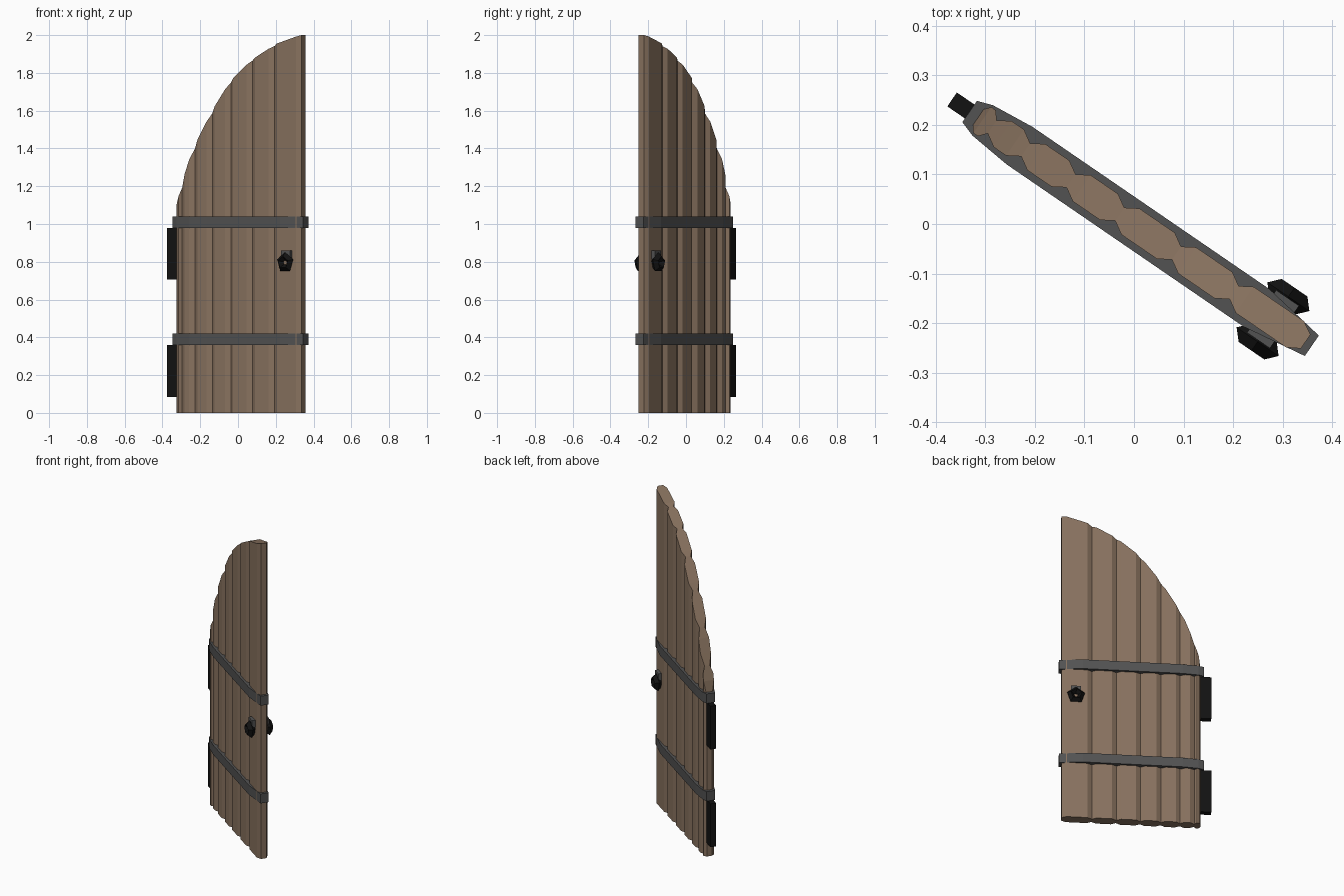
import bpy, bmesh, math
from mathutils import Matrix, Vector

if "Cube" in bpy.data.objects:
    bpy.data.objects.remove(bpy.data.objects["Cube"])

TURN = Matrix.Rotation(math.radians(-34.4), 4, 'Z')   # the leaf stands swung open


def material(name, r, g, b):
    m = bpy.data.materials.new(name)
    m.diffuse_color = (r, g, b, 1)
    m.use_nodes = True
    m.node_tree.nodes["Principled BSDF"].inputs["Base Color"].default_value = m.diffuse_color
    return m


WOOD = material("wood", 0.25, 0.17, 0.115)
IRON = material("iron", 0.085, 0.085, 0.085)
BLACK = material("black_iron", 0.006, 0.006, 0.006)


def finish(bm, name, mat):
    bmesh.ops.recalc_face_normals(bm, faces=bm.faces)
    bm.transform(TURN)
    me = bpy.data.meshes.new(name)
    bm.to_mesh(me)
    bm.free()
    me.materials.append(mat)
    ob = bpy.data.objects.new(name, me)
    bpy.context.collection.objects.link(ob)
    return ob


def slab(name, mat, stations, bottom, top):
    """Solid from (u, half thickness) stations; top is a height function of u."""
    bm = bmesh.new()
    rings = []
    for u, h in stations:
        rings.append([bm.verts.new(p) for p in ((u, -h, bottom), (u, h, bottom),
                                                (u, h, top(u)), (u, -h, top(u)))])
    for a, b in zip(rings, rings[1:]):
        for i in range(4):
            j = (i + 1) % 4
            bm.faces.new((a[i], a[j], b[j], b[i]))
    bm.faces.new(rings[0])
    bm.faces.new(rings[-1])
    return finish(bm, name, mat)


def box(name, mat, lo, hi):
    bm = bmesh.new()
    bmesh.ops.create_cube(bm, size=1)
    lo, hi = Vector(lo), Vector(hi)
    bm.transform(Matrix.Translation((lo + hi) / 2) @ Matrix.Diagonal((*(hi - lo), 1)))
    return finish(bm, name, mat)


# Arched top edge: height along the leaf
ARCH = [(-0.384, 1.02), (-0.376, 1.09), (-0.345, 1.2), (-0.29, 1.345), (-0.26, 1.41),
        (-0.145, 1.6), (-0.03, 1.755), (0.11, 1.87), (0.27, 1.955), (0.42, 2.0)]


def arch(u):
    for (u0, z0), (u1, z1) in zip(ARCH, ARCH[1:]):
        if u <= u1:
            return z0 + (z1 - z0) * (u - u0) / (u1 - u0)
    return ARCH[-1][1]


# Door leaf: seven chamfered planks, wider towards the latch side
joints = [-0.384, -0.347, -0.265, -0.154, -0.035, 0.104, 0.245, 0.42]
leaf = []
for a, b in zip(joints, joints[1:]):
    c = min(0.026, 0.35 * (b - a))
    leaf.append((a, 0.016))
    leaf += [(a + c + (b - a - 2 * c) * t / 3, 0.032) for t in range(4)]
leaf.append((joints[-1], 0.017))
slab("plank_leaf", WOOD, leaf, 0, arch)

# Iron bands with tapered ends, and the hinges below them
band = [(-0.402, 0.026), (-0.37, 0.037), (-0.28, 0.046), (0.3, 0.046), (0.435, 0.025)]
for label, z in (("lower", 0.36), ("upper", 0.98)):
    slab(label + "_band", IRON, band, z, lambda u, z=z: z + 0.06)
    box(label + "_hinge", BLACK, (-0.445, -0.017, z - 0.275), (-0.375, 0.017, z))

# Ring pulls and their mounts on both faces
for label, s in (("front", -1), ("back", 1)):
    v0, v1 = sorted((s * 0.025, s * 0.052))
    box(label + "_ring_mount", IRON, (0.312, v0, 0.815), (0.368, v1, 0.86))
    bm = bmesh.new()
    ring = []
    for i in range(5):
        a = math.pi / 2 + math.tau * i / 5
        sec = []
        for j in range(4):
            b = math.tau * j / 4
            r = 0.033 + 0.021 * math.cos(b)
            sec.append(bm.verts.new((0.34 + r * math.cos(a), s * 0.055 + 0.022 * math.sin(b),
                                     0.796 + r * math.sin(a))))
        ring.append(sec)
    for i in range(5):
        p, q = ring[i], ring[(i + 1) % 5]
        for j in range(4):
            k = (j + 1) % 4
            bm.faces.new((p[j], p[k], q[k], q[j]))
    finish(bm, label + "_ring_pull", BLACK)
